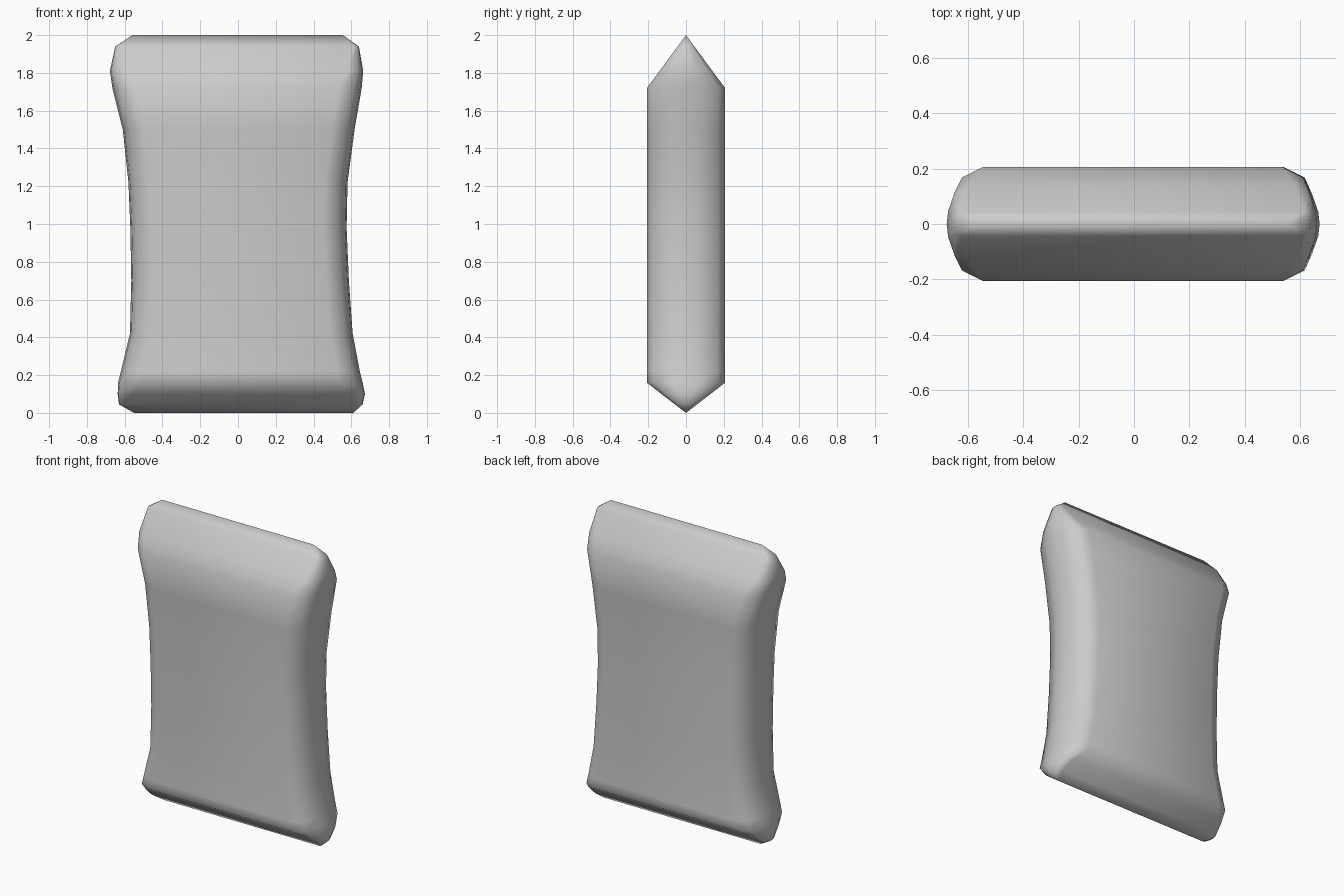
import bpy, bmesh, math

if "Cube" in bpy.data.objects:
    bpy.data.objects.remove(bpy.data.objects["Cube"])

# Horizontal slices: height, left edge, right edge, half depth
ROWS = [
    (0.00, -0.55, 0.61, 0.0), (0.045, -0.63, 0.66, 0.058),
    (0.10, -0.637, 0.672, 0.13), (0.16, -0.635, 0.66, 0.207),
    (0.22, -0.62, 0.645, 0.207), (0.42, -0.572, 0.607, 0.207),
    (0.70, -0.565, 0.587, 0.207), (0.98, -0.57, 0.575, 0.207),
    (1.22, -0.58, 0.58, 0.207), (1.50, -0.61, 0.617, 0.207),
    (1.72, -0.665, 0.655, 0.207), (1.81, -0.678, 0.663, 0.14),
    (1.94, -0.65, 0.64, 0.044), (2.00, -0.56, 0.555, 0.0),
]
# Rounded side rim: inset from the edge, fraction of half depth
RIM = [(0.12, -1), (0.042, -0.81), (0.008, -0.34), (0, 0),
       (0.008, 0.34), (0.042, 0.81), (0.12, 1)]


def section(z, left, right, depth):
    k = depth / 0.207
    side_r = [(right - i * k, f * depth, z) for i, f in RIM]
    side_l = [(left + i * k, f * depth, z) for i, f in reversed(RIM)]
    return side_r + side_l


# Cushion body lofted through the slices
bm = bmesh.new()
rings = [[bm.verts.new(p) for p in section(*row)] for row in ROWS]
for low, high in zip(rings, rings[1:]):
    n = len(low)
    for i in range(n):
        j = (i + 1) % n
        bm.faces.new((low[i], low[j], high[j], high[i]))
# Close the pointed top and bottom ridges
bmesh.ops.remove_doubles(bm, verts=bm.verts, dist=0.0005)
bmesh.ops.recalc_face_normals(bm, faces=bm.faces)

mesh = bpy.data.meshes.new("cushion_body")
bm.to_mesh(mesh)
bm.free()
body = bpy.data.objects.new("cushion_body", mesh)
bpy.context.collection.objects.link(body)
bpy.context.view_layer.objects.active = body
body.select_set(True)
bpy.ops.object.shade_smooth_by_angle(angle=math.radians(65))
